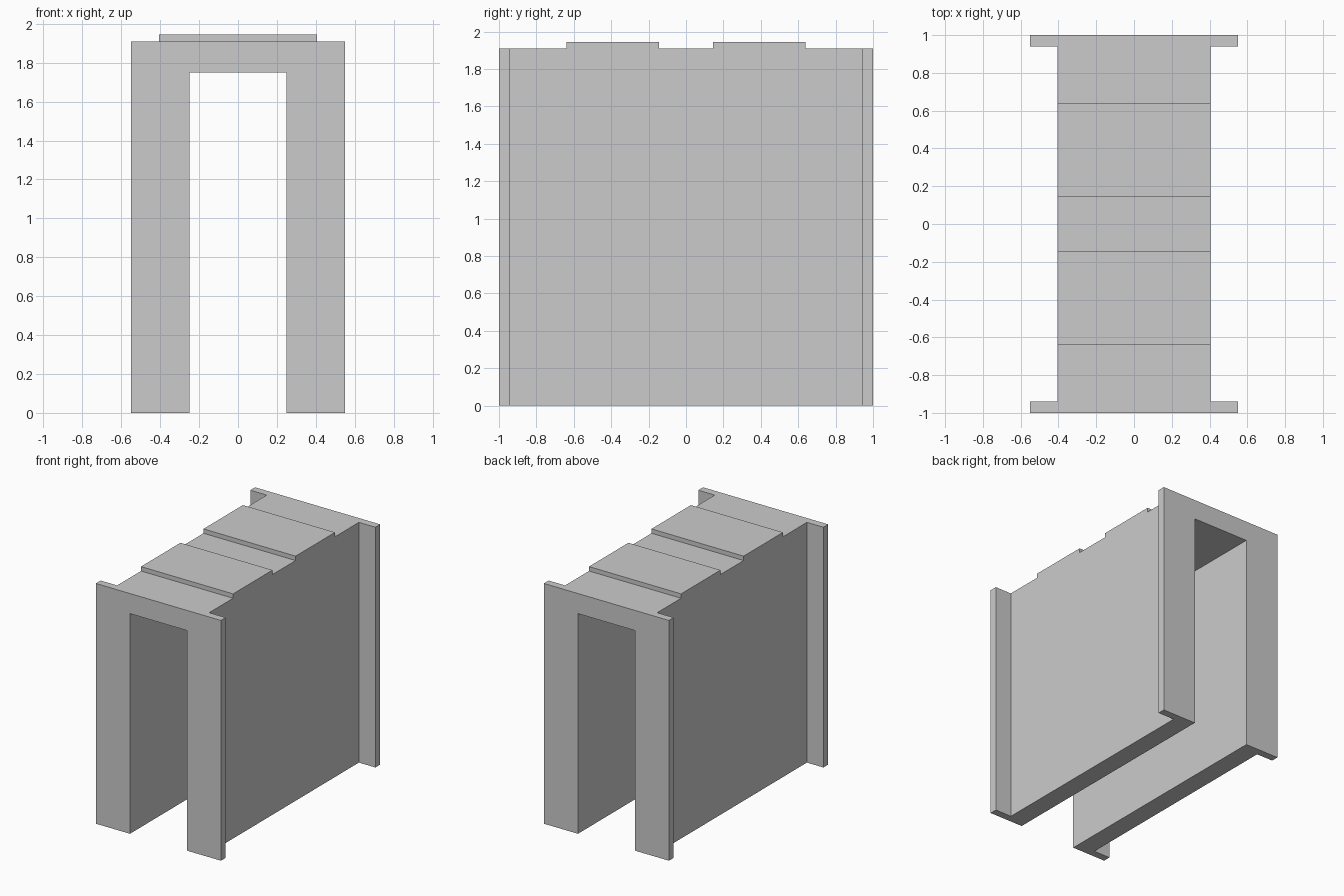
import bpy, bmesh

if "Cube" in bpy.data.objects:
    bpy.data.objects.remove(bpy.data.objects["Cube"])

BODY_X, FLANGE_X = 0.405, 0.55     # half widths
END_Y, FLANGE_Y = 1.0, 0.94        # end face and inner face of the flanges
ROOF_Z, PAD_Z = 1.91, 1.945        # roof level and raised pad level


def prism(name, outline, z0, z1):
    """Extrude an XY outline from z0 to z1."""
    bm = bmesh.new()
    face = bm.faces.new([bm.verts.new((x, y, z0)) for x, y in outline])
    top = bmesh.ops.extrude_face_region(bm, geom=[face])["geom"]
    verts = [v for v in top if isinstance(v, bmesh.types.BMVert)]
    bmesh.ops.translate(bm, vec=(0, 0, z1 - z0), verts=verts)
    bmesh.ops.recalc_face_normals(bm, faces=bm.faces)
    mesh = bpy.data.meshes.new(name)
    bm.to_mesh(mesh)
    bm.free()
    obj = bpy.data.objects.new(name, mesh)
    bpy.context.collection.objects.link(obj)
    return obj


def cut(target, hx, y0, y1, z0, z1):
    """Subtract a box centred on x = 0."""
    cutter = prism("cutter", [(-hx, y0), (hx, y0), (hx, y1), (-hx, y1)], z0, z1)
    cutter.hide_render = True
    mod = target.modifiers.new("cut", 'BOOLEAN')
    mod.operation, mod.solver, mod.object = 'DIFFERENCE', 'EXACT', cutter
    bpy.context.view_layer.objects.active = target
    bpy.ops.object.modifier_apply(modifier=mod.name)
    bpy.data.objects.remove(cutter, do_unlink=True)


# Block with an I-shaped plan: long body and end flanges in one piece
quarter = [(FLANGE_X, END_Y), (FLANGE_X, FLANGE_Y), (BODY_X, FLANGE_Y)]
right = quarter + [(x, -y) for x, y in reversed(quarter)]
left = [(-x, y) for x, y in reversed(right)]
body = prism("flanged_tunnel_body", right + left, 0, PAD_Z)

# Open passage running through the full length
cut(body, 0.25, -1.2, 1.2, -0.2, 1.75)

# Lower the roof at both ends and in the middle, leaving two raised pads
for y0, y1 in ((-1.2, -0.64), (-0.145, 0.145), (0.64, 1.2)):
    cut(body, 0.8, y0, y1, ROOF_Z, 2.2)
